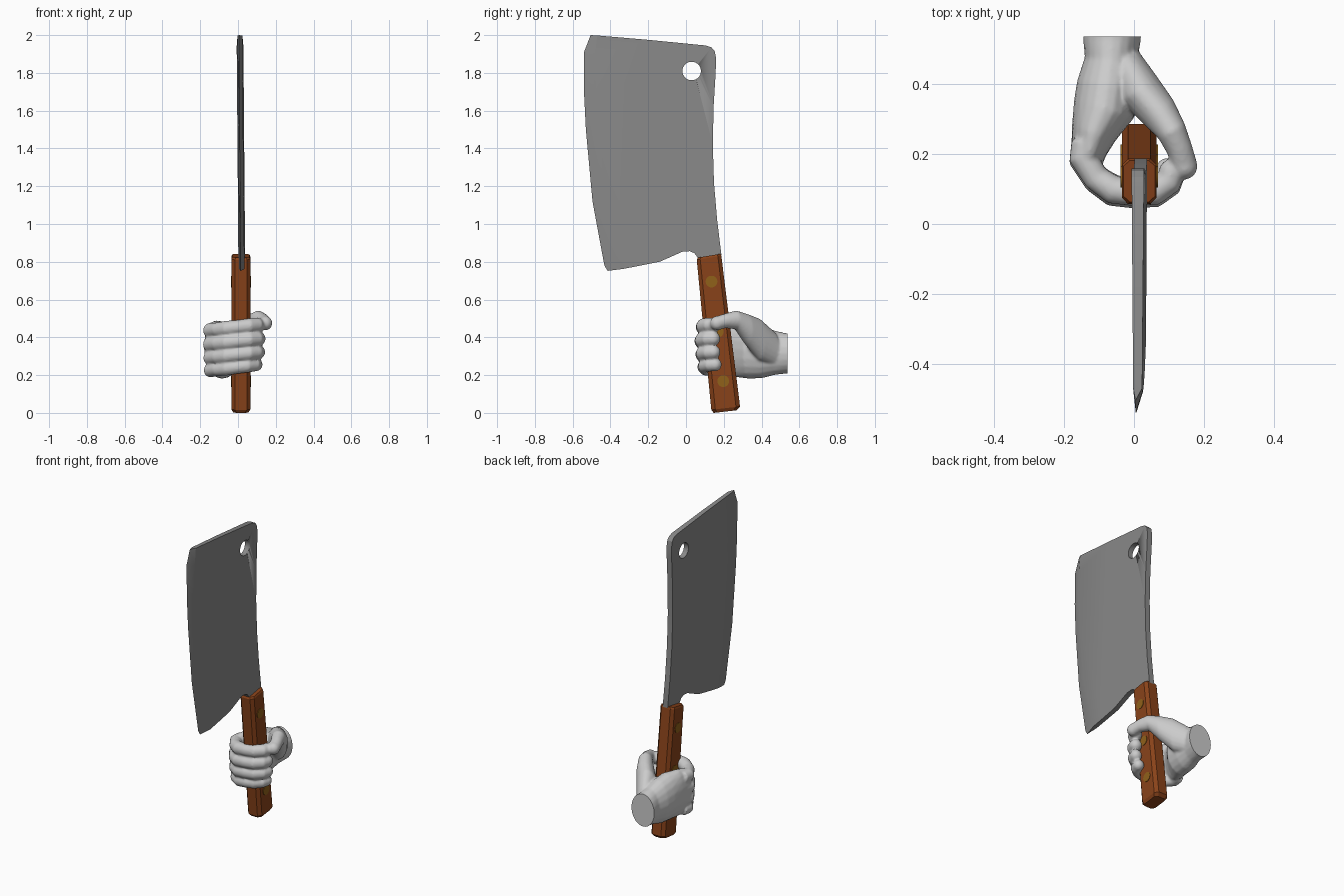
import bpy, bmesh, math
from mathutils import Vector, Matrix

if "Cube" in bpy.data.objects:
    bpy.data.objects.remove(bpy.data.objects["Cube"])


def material(name, rgb):
    m = bpy.data.materials.new(name)
    m.diffuse_color = (*rgb, 1)
    m.use_nodes = True
    m.node_tree.nodes["Principled BSDF"].inputs["Base Color"].default_value = m.diffuse_color
    return m


def finish(bm, name, mat=None, angle=30):
    bmesh.ops.recalc_face_normals(bm, faces=bm.faces[:])
    me = bpy.data.meshes.new(name)
    bm.to_mesh(me)
    bm.free()
    ob = bpy.data.objects.new(name, me)
    bpy.context.collection.objects.link(ob)
    if mat:
        me.materials.append(mat)
    bpy.ops.object.select_all(action='DESELECT')
    ob.select_set(True)
    bpy.context.view_layer.objects.active = ob
    bpy.ops.object.shade_smooth_by_angle(angle=math.radians(angle))
    return ob


def loft(bm, rings):
    loops = [[bm.verts.new(p) for p in r] for r in rings]
    n = len(loops[0])
    for a, b in zip(loops, loops[1:]):
        for i in range(n):
            bm.faces.new((a[i], a[(i + 1) % n], b[(i + 1) % n], b[i]))
    bm.faces.new(loops[0])
    bm.faces.new(loops[-1][::-1])


def x_cylinder(bm, x, y, z, r, depth, seg=32):
    bmesh.ops.create_cone(bm, cap_ends=True, segments=seg, radius1=r, radius2=r, depth=depth,
                          matrix=Matrix.Translation((x, y, z)) @ Matrix.Rotation(math.pi / 2, 4, 'Y'))


steel = material("steel", (0.25, 0.25, 0.25))
wood = material("wood", (0.25, 0.055, 0.01))
brass = material("brass", (0.28, 0.12, 0.01))

# Blade: flat tapered body with a ground cutting edge along the front
edge = [(-.505, 2.0), (-.54, 1.91), (-.54, 1.7), (-.53, 1.5), (-.495, 1.12), (-.432, .78), (-.415, .752)]
grind = [(-.47, 1.998), (-.482, 1.89), (-.48, 1.7), (-.468, 1.5), (-.43, 1.15), (-.352, .82), (-.335, .762)]
rest = [(-.25, .778), (-.14, .80), (-.06, .835), (-.02, .853), (.02, .856), (.045, .845), (.07, .81),
        (.08, .78), (.18, .78), (.187, .84), (.165, 1.02), (.148, 1.22), (.142, 1.42), (.146, 1.62),
        (.157, 1.8), (.159, 1.88), (.152, 1.915), (.135, 1.935), (.105, 1.945), (-.2, 1.975)]


def cx(z):
    return .02 - .008 * (z - .8)


bm = bmesh.new()
body = grind + rest
sides = []
for s in (1, -1):
    sides.append([bm.verts.new((cx(z) + s * (.0166 + .008 * y), y, z)) for y, z in body])
tip = [bm.verts.new((cx(z) - .006, y, z)) for y, z in edge]
k = len(edge)
for loop in sides:
    bm.faces.new(loop)
    for i in range(k - 1):
        bm.faces.new((tip[i], tip[i + 1], loop[i + 1], loop[i]))
A, B = sides
for i in range(k - 1, len(body)):
    j = (i + 1) % len(body)
    bm.faces.new((A[i], A[j], B[j], B[i]))
bm.faces.new((tip[0], A[0], B[0]))
bm.faces.new((tip[-1], A[k - 1], B[k - 1]))
blade = finish(bm, "blade", steel, 20)

# Hanging hole
bm = bmesh.new()
x_cylinder(bm, 0, .03, 1.81, .049, .3, 40)
cutter = finish(bm, "hole_cutter")
cutter.hide_render = True
bpy.context.view_layer.objects.active = blade
mod = blade.modifiers.new("hole", 'BOOLEAN')
mod.operation = 'DIFFERENCE'
mod.object = cutter
mod.solver = 'EXACT'
bpy.ops.object.modifier_apply(modifier="hole")
bpy.data.objects.remove(cutter)

# Handle: chamfered bar between a front and a back line
def handle_ring(front, back, h):
    f, b = Vector((.015, *front)), Vector((.015, *back))
    c = .018
    sec = [(0, -h + c), (0, h - c), (.14, h), (.86, h), (1, h - c), (1, -h + c), (.86, -h), (.14, -h)]
    return [f.lerp(b, u) + Vector((x, 0, 0)) for u, x in sec]


bm = bmesh.new()
loft(bm, [handle_ring((.147, 0), (.268, .014), .04), handle_ring((.134, .016), (.286, .034), .05),
          handle_ring((.057, .81), (.187, .832), .05), handle_ring((.063, .822), (.182, .842), .045)])
finish(bm, "handle", wood, 10)

# Rivets
for i, (y, z) in enumerate([(.135, .695), (.168, .43), (.197, .168)]):
    bm = bmesh.new()
    x_cylinder(bm, .015, y, z, .031, .106)
    finish(bm, f"rivet_{i + 1}", brass)


# Hand: overlapping elliptical tubes fused by a voxel remesh
def tube(bm, pts, round_tip=False):
    rings = []
    for i, (x, y, z, ra, rb) in enumerate(pts):
        p, q = pts[max(i - 1, 0)], pts[min(i + 1, len(pts) - 1)]
        n = Vector((q[1] - p[1], p[0] - q[0], 0)).normalized()
        rings.append([Vector((x, y, z)) + n * ra * math.cos(a) + Vector((0, 0, rb * math.sin(a)))
                      for a in (math.tau * t / 20 for t in range(20))])
    loft(bm, rings)
    if round_tip:
        x, y, z, ra, rb = pts[-1]
        bmesh.ops.create_uvsphere(bm, u_segments=20, v_segments=12, radius=1,
                                  matrix=Matrix.Translation((x, y, z)) @ Matrix.Diagonal((ra, ra, rb, 1)))


bm = bmesh.new()
# palm and wrist
tube(bm, [(-.062, .60, .313, .083, .107), (-.063, .53, .315, .083, .107), (-.066, .47, .318, .075, .117),
          (-.075, .40, .325, .088, .142), (-.085, .33, .333, .09, .152), (-.115, .26, .34, .066, .15),
          (-.13, .20, .345, .05, .138), (-.125, .165, .345, .035, .12)])
# thumb
tube(bm, [(-.03, .47, .335, .05, .09), (.015, .385, .39, .063, .11), (.07, .32, .445, .055, .08),
          (.108, .265, .492, .043, .05), (.132, .21, .488, .037, .039), (.144, .165, .475, .038, .038)], True)
# fingers
path = [(-.14, .23), (-.146, .185), (-.108, .125), (-.06, .092), (0, .083), (.06, .088), (.1, .115), (.108, .143)]
swell = [1, 1.04, .97, 1.06, .97, 1.03, .98, .96]
for z0, dy, r in [(.437, .006, .039), (.363, 0, .040), (.292, .003, .038), (.226, .012, .036)]:
    tube(bm, [(x - (.012 if r < .037 and x > .05 else 0), y + dy, z0 + .03 * (x + .14) / .25, r * s, r * s)
              for (x, y), s in zip(path, swell)], True)
hand = finish(bm, "hand")
rm = hand.modifiers.new("fuse", 'REMESH')
rm.mode = 'VOXEL'
rm.voxel_size = .007
sm = hand.modifiers.new("soften", 'SMOOTH')
sm.factor = .5
sm.iterations = 4
for m in ("fuse", "soften"):
    bpy.ops.object.modifier_apply(modifier=m)

# flat cut at the wrist
bm = bmesh.new()
bm.from_mesh(hand.data)
bpy.data.objects.remove(hand)
bmesh.ops.bisect_plane(bm, geom=bm.verts[:] + bm.edges[:] + bm.faces[:],
                       plane_co=(0, .537, 0), plane_no=(0, 1, 0), clear_outer=True)
bmesh.ops.holes_fill(bm, edges=[e for e in bm.edges if e.is_boundary], sides=0)
finish(bm, "hand", None, 50)
